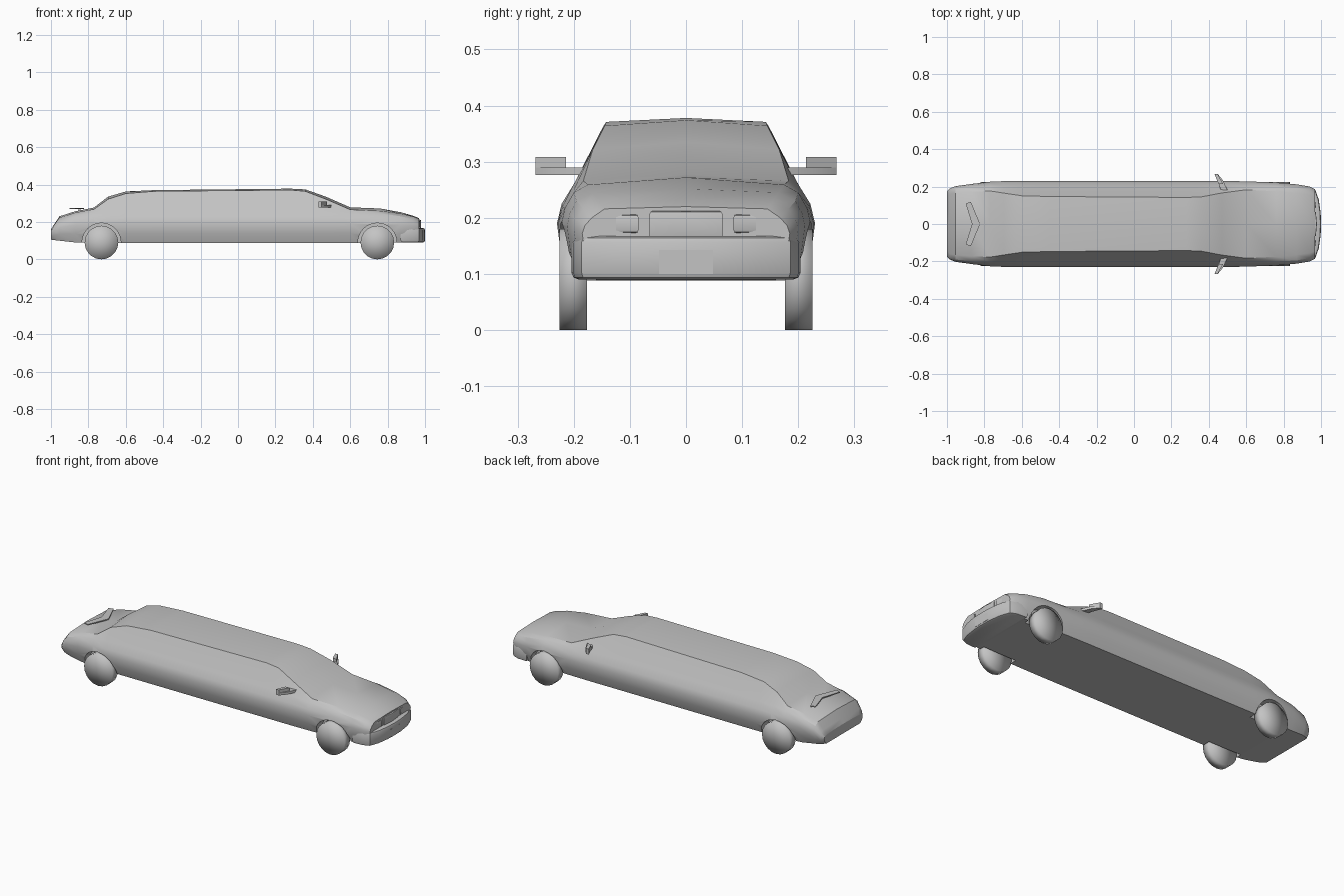
import bpy, bmesh, math
from mathutils import Matrix

if "Cube" in bpy.data.objects:
    bpy.data.objects.remove(bpy.data.objects["Cube"])

grey = bpy.data.materials.new("light_grey")
grey.diffuse_color = (0.55, 0.55, 0.55, 1)
grey.use_nodes = True
grey.node_tree.nodes["Principled BSDF"].inputs["Base Color"].default_value = grey.diffuse_color


def finish(bm, name, angle=35):
    """Turn a bmesh into a shaded, coloured object."""
    bmesh.ops.recalc_face_normals(bm, faces=bm.faces)
    me = bpy.data.meshes.new(name)
    bm.to_mesh(me)
    bm.free()
    me.materials.append(grey)
    ob = bpy.data.objects.new(name, me)
    bpy.context.collection.objects.link(ob)
    smooth(ob, angle)
    return ob


def smooth(ob, angle):
    bpy.ops.object.select_all(action='DESELECT')
    ob.select_set(True)
    bpy.context.view_layer.objects.active = ob
    bpy.ops.object.shade_smooth_by_angle(angle=math.radians(angle))


def prism(name, outline, z0, z1, bevel=0.0):
    """Plan outline extruded from z0 to z1, optionally with rounded edges."""
    bm = bmesh.new()
    lo = [bm.verts.new((x, y, z0)) for x, y in outline]
    hi = [bm.verts.new((x, y, z1)) for x, y in outline]
    n = len(outline)
    bm.faces.new(lo)
    bm.faces.new(hi)
    for i in range(n):
        j = (i + 1) % n
        bm.faces.new((lo[i], lo[j], hi[j], hi[i]))
    bmesh.ops.recalc_face_normals(bm, faces=bm.faces)
    if bevel:
        rim = [e for e in bm.edges
               if abs(e.verts[0].co.z - e.verts[1].co.z) < 1e-6]
        bmesh.ops.bevel(bm, geom=rim, offset=bevel, segments=2,
                        profile=0.5, affect='EDGES')
    return finish(bm, name)


def mirrored(half):
    """Complete a half outline (y >= 0) across the centre line."""
    return half + [(x, -y) for x, y in reversed(half) if y > 1e-6]


def disc(name, x, y0, y1, r, sides, chamfer=0.0, angle=35):
    """Round drum along y, centred at wheel height."""
    bm = bmesh.new()
    bmesh.ops.create_cone(bm, cap_ends=True, cap_tris=True, segments=sides,
                          radius1=r, radius2=r, depth=abs(y1 - y0),
                          matrix=Matrix.Translation((x, (y0 + y1) / 2, 0.09))
                          @ Matrix.Rotation(math.pi / 2, 4, 'X'))
    return finish(bm, name, angle)


# body sections: x, roof centre z, roof edge z/y, shoulder z/y, belt z/y
sections = [
    (-1.0, .160, .158, .140, .152, .165, .140, .175),
    (-.985, .185, .182, .160, .173, .180, .150, .190),
    (-.955, .230, .223, .165, .207, .190, .170, .202),
    (-.87, .257, .250, .172, .235, .197, .185, .214),
    (-.77, .277, .268, .177, .250, .200, .190, .226),
    (-.695, .335, .322, .165, .257, .200, .190, .230),
    (-.60, .363, .352, .151, .260, .200, .190, .230),
    (-.45, .370, .364, .147, .260, .200, .190, .230),
    (.28, .378, .371, .142, .260, .200, .190, .230),
    (.36, .374, .364, .145, .260, .200, .190, .230),
    (.47, .335, .322, .166, .260, .200, .190, .230),
    (.60, .278, .266, .183, .250, .200, .190, .228),
    (.76, .272, .259, .175, .245, .200, .190, .222),
    (.87, .252, .245, .165, .230, .195, .185, .212),
    (.94, .232, .228, .155, .215, .182, .180, .200),
    (.968, .220, .216, .145, .200, .168, .172, .185),
]
bm = bmesh.new()
rings = []
for x, zt, zr, yr, zs, ys, zw, yw in sections:
    zb = .088 + .017 * max(0, abs(x) - .85) / .15
    half = [(.88 * yw, zb), (.97 * yw, (zb + zw) / 2), (yw, zw),
            (ys + .72 * (yw - ys), (zw + zs) / 2), (ys, zs), (yr, zr)]
    loop = half + [(0, zt)] + [(-y, z) for y, z in reversed(half)]
    rings.append([bm.verts.new((x, y, z)) for y, z in loop])
for a, b in zip(rings, rings[1:]):
    for i in range(len(a)):
        j = (i + 1) % len(a)
        bm.faces.new((a[i], a[j], b[j], b[i]))
bm.faces.new(rings[0])
bm.faces.new(rings[-1])
body = finish(bm, "body")

# wheels and the arches cut for them
for end, x in (("rear", -.73), ("front", .745)):
    for side, s in (("left", 1), ("right", -1)):
        cutter = disc("arch_cutter", x, s * .16, s * .30, .104, 32)
        cutter.hide_render = True
        mod = body.modifiers.new("arch", 'BOOLEAN')
        mod.operation = 'DIFFERENCE'
        mod.solver = 'EXACT'
        mod.object = cutter
        bpy.context.view_layer.objects.active = body
        bpy.ops.object.modifier_apply(modifier=mod.name)
        bpy.data.objects.remove(cutter)
        disc(f"{end}_{side}_wheel", x, s * .176, s * .225, .09, 20, angle=180)
smooth(body, 30)

# front bumper, grille and number plate
prism("front_bumper", mirrored([(.87, .204), (.93, .201), (.968, .186),
                                (.988, .13), (.998, .06), (1.0, 0)]),
      .09, .168, .012)
prism("grille", mirrored([(.93, .065), (.972, .065), (.978, 0)]),
      .16, .212, .005)
prism("number_plate", mirrored([(.99, .048), (1.0, .048)]), .10, .143)

# headlights and door mirrors on both sides
for side, s in (("left", 1), ("right", -1)):
    def flip(pts):
        return [(x, s * y) for x, y in pts]
    prism(f"{side}_headlight", flip([(.93, .188), (.962, .165), (.974, .085),
                                     (.93, .085)]), .173, .206, .005)
    prism(f"{side}_mirror_arm", flip([(.50, .18), (.465, .18), (.445, .235),
                                      (.43, .268), (.447, .268), (.475, .235)]),
          .276, .290)
    prism(f"{side}_mirror_head", flip([(.43, .268), (.447, .268), (.476, .214),
                                       (.452, .214)]), .288, .308)

# boomerang aerial on the boot lid
prism("aerial", [(-.823, 0), (-.872, .118), (-.90, .110), (-.866, 0),
                 (-.90, -.110), (-.872, -.118)], .268, .274)
prism("aerial_post", mirrored([(-.852, .004), (-.842, .004)]), .25, .27)
